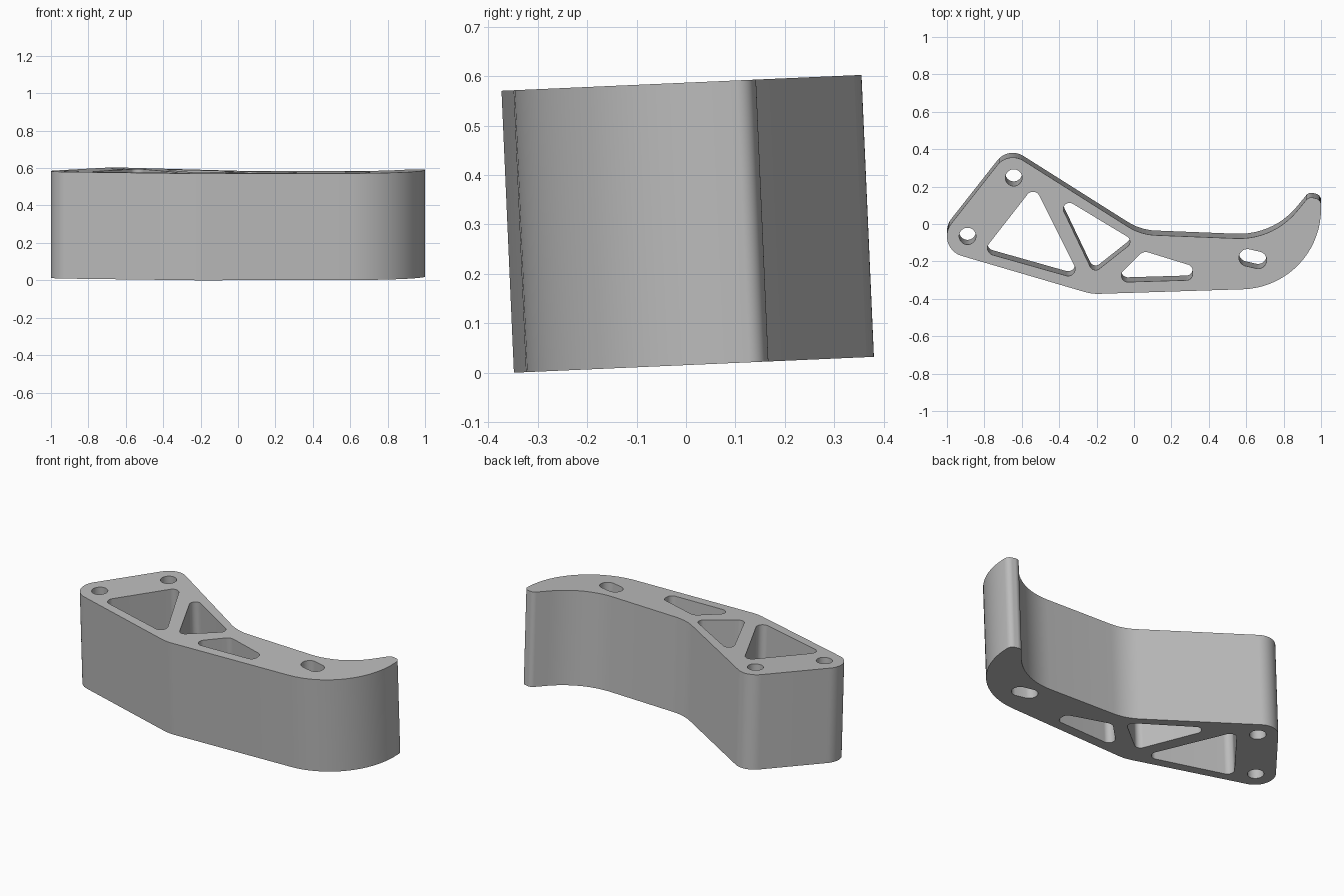
import bpy, bmesh, math
from mathutils import Vector, Matrix

cube = bpy.data.objects.get("Cube")
if cube:
    bpy.data.objects.remove(cube)

THICKNESS = 0.571
TILT = 0.044


def rounded(corners):
    """Polygon of (x, y, radius) corners, each replaced by a fillet arc."""
    points = []
    for i, (x, y, r) in enumerate(corners):
        p = Vector((x, y))
        a = (Vector(corners[i - 1][:2]) - p).normalized()
        b = (Vector(corners[(i + 1) % len(corners)][:2]) - p).normalized()
        half = a.angle(b) / 2
        centre = p + (a + b).normalized() * (r / math.sin(half))
        start = p + a * (r / math.tan(half)) - centre
        end = p + b * (r / math.tan(half)) - centre
        sweep = math.atan2(start.x * end.y - start.y * end.x, start.dot(end))
        steps = max(4, math.ceil(abs(sweep) / math.radians(5)))
        for k in range(steps + 1):
            points.append(centre + Matrix.Rotation(sweep * k / steps, 2) @ start)
    return points


def slot(c1, c2, r, n=32):
    """Circle, or a stadium when the two centres differ."""
    c1, c2 = Vector(c1), Vector(c2)
    axis = (c2 - c1) if c1 != c2 else Vector((1, 0))
    base = math.atan2(axis.y, axis.x) - math.pi / 2
    points = []
    for k in range(n):
        t = base + math.tau * (k + 0.5) / n
        centre = c2 if k < n // 2 else c1
        points.append(centre + Vector((math.cos(t), math.sin(t))) * r)
    return points


def triangle(a, b, c, r):
    return rounded([(*p, r) for p in (a, b, c)])


# Outer outline: wide mounting end, bent arm, upturned tip
outline = rounded([
    (-1.077, -0.125, 0.11), (-0.225, -0.375, 0.25), (1.0, -0.336, 0.43),
    (1.0, 0.13, 0.035), (0.935, 0.146, 0.035), (0.745, -0.085, 0.4),
    (0.035, -0.057, 0.3), (-0.672, 0.39, 0.105)])

# Openings: two bolt holes, two triangles, one four-sided pocket, one slot
holes = [
    slot((-0.89, -0.065), (-0.89, -0.065), 0.045),
    slot((-0.643, 0.248), (-0.643, 0.248), 0.045),
    triangle((-0.533, 0.205), (-0.81, -0.15), (-0.28, -0.30), 0.038),
    triangle((-0.422, 0.165), (0.003, -0.091), (-0.217, -0.265), 0.033),
    rounded([(-0.12, -0.313, 0.035), (0.313, -0.30, 0.033),
             (0.313, -0.225, 0.033), (0.05, -0.144, 0.045)]),
    slot((0.607, -0.18), (0.663, -0.193), 0.046),
]

# Fill the profile between the loops and extrude it down
bm = bmesh.new()
edges = []
for loop in [outline] + holes:
    verts = [bm.verts.new((p.x, p.y, 0)) for p in loop]
    edges += [bm.edges.new((verts[i - 1], verts[i])) for i in range(len(verts))]
bmesh.ops.triangle_fill(bm, edges=edges, use_beauty=True, normal=(0, 0, 1))
ext = bmesh.ops.extrude_face_region(bm, geom=bm.faces[:], use_keep_orig=True)
lower = [g for g in ext["geom"] if isinstance(g, bmesh.types.BMVert)]
bmesh.ops.translate(bm, verts=lower, vec=(0, 0, -THICKNESS))
bmesh.ops.recalc_face_normals(bm, faces=bm.faces[:])

# Lean the whole part slightly, resting its lower front edge on the ground
bm.transform(Matrix.Translation((0, 0, 0.587)) @ Matrix.Rotation(TILT, 4, "X"))
mesh = bpy.data.meshes.new("bracket_arm")
bm.to_mesh(mesh)
bm.free()

grey = bpy.data.materials.new("light_grey")
grey.use_nodes = True
colour = (0.5, 0.5, 0.5, 1)
grey.diffuse_color = colour
grey.node_tree.nodes["Principled BSDF"].inputs["Base Color"].default_value = colour
mesh.materials.append(grey)

arm = bpy.data.objects.new("bracket_arm", mesh)
bpy.context.collection.objects.link(arm)
bpy.context.view_layer.objects.active = arm
arm.select_set(True)
bpy.ops.object.shade_smooth_by_angle(angle=math.radians(30))
